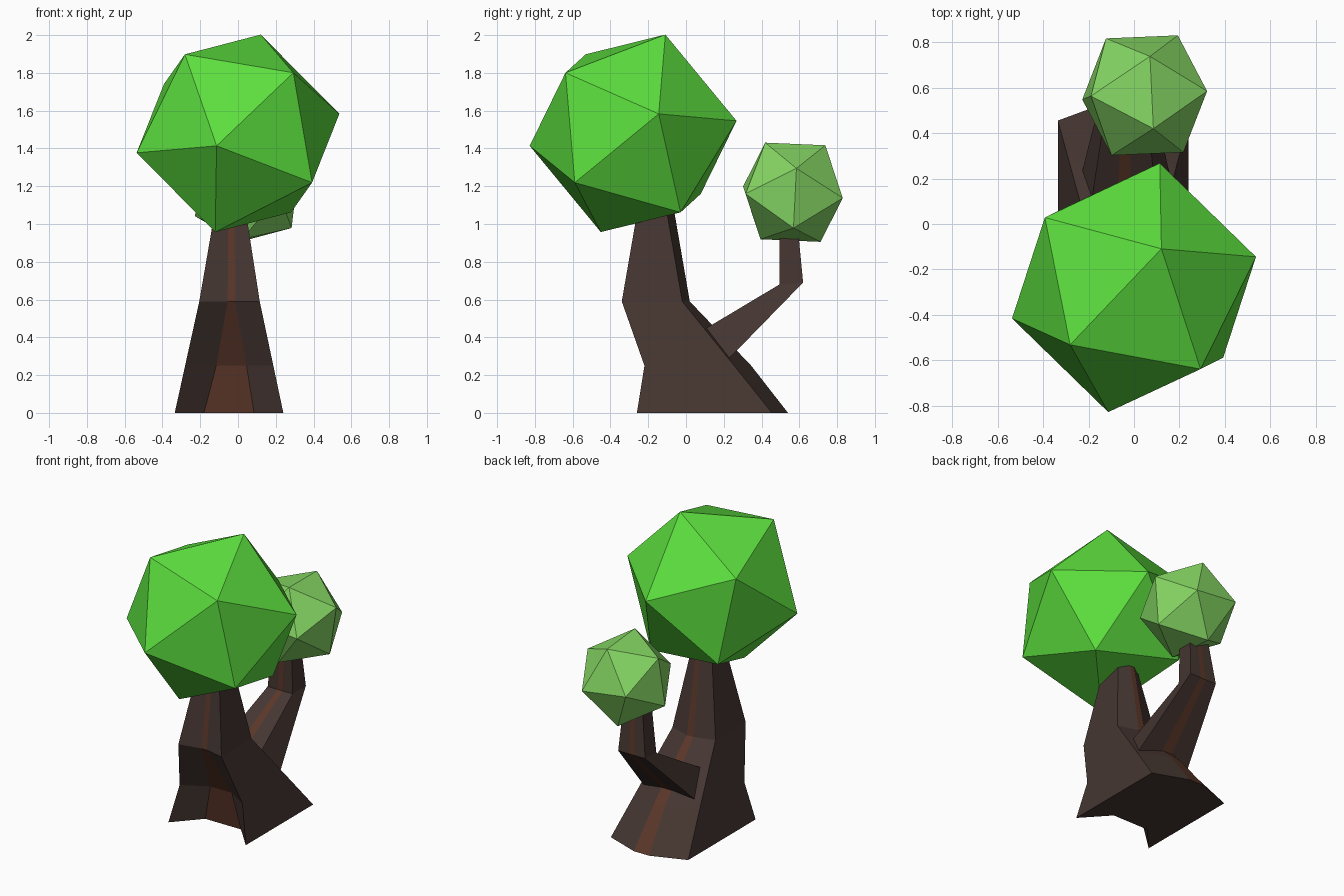
import bpy, bmesh, math
from mathutils import Vector

if "Cube" in bpy.data.objects:
    bpy.data.objects.remove(bpy.data.objects["Cube"])


def material(name, rgb):
    m = bpy.data.materials.new(name)
    m.diffuse_color = (*rgb, 1)
    m.use_nodes = True
    m.node_tree.nodes["Principled BSDF"].inputs["Base Color"].default_value = m.diffuse_color
    return m


BARK = material("bark", (0.060, 0.037, 0.031))
STRIPE = material("bark_stripe", (0.105, 0.038, 0.022))
LEAF = material("leaf", (0.107, 0.73, 0.048))
PALE_LEAF = material("pale_leaf", (0.235, 0.67, 0.125))


def finish(bm, name, mats):
    bmesh.ops.recalc_face_normals(bm, faces=bm.faces[:])
    mesh = bpy.data.meshes.new(name)
    bm.to_mesh(mesh)
    bm.free()
    for m in mats:
        mesh.materials.append(m)
    ob = bpy.data.objects.new(name, mesh)
    bpy.context.collection.objects.link(ob)
    return ob


def loft(name, rings, stripes):
    """Skin a stack of rings; the listed columns get the stripe colour."""
    bm = bmesh.new()
    rows = [[bm.verts.new(p) for p in ring] for ring in rings]
    n = len(rows[0])
    for a, b in zip(rows, rows[1:]):
        for i in range(n):
            j = (i + 1) % n
            f = bm.faces.new((a[i], a[j], b[j], b[i]))
            f.material_index = 1 if i in stripes else 0
    bm.faces.new(rows[0][::-1])
    bm.faces.new(rows[-1])
    return finish(bm, name, [BARK, STRIPE])


def icosahedron(name, centre, radius, tip, neighbour, mat):
    """Twenty-sided crown oriented by two adjacent corner directions."""
    a = Vector(tip).normalized()
    u = Vector(neighbour)
    u = (u - a * u.dot(a)).normalized()
    v = a.cross(u)
    pts = [a]
    for k in range(5):
        t = math.tau * k / 5
        pts.append((a + 2 * (u * math.cos(t) + v * math.sin(t))) / math.sqrt(5))
    bm = bmesh.new()
    for p in pts:
        for s in (radius, -radius):
            bm.verts.new(Vector(centre) + p * s)
    bmesh.ops.convex_hull(bm, input=bm.verts[:])
    return finish(bm, name, [mat])


def trunk_ring(z, xl, xr, yf, yb, notch, ridge):
    """Corners plus a front notch and a back ridge, each (x left, x right, y)."""
    nl, nr, ny = notch
    rl, rr, ry = ridge
    return [(xl, yf, z), (nl, ny, z), (nr, ny, z), (xr, yf, z),
            (xr, yb, z), (rr, ry, z), (rl, ry, z), (xl, yb, z)]


# Trunk: splayed foot, leaning middle, tapered neck
loft("trunk", [
    trunk_ring(0.00, -0.335, 0.240, -0.26, 0.455, (-0.18, 0.085, -0.09), (-0.105, 0.01, 0.54)),
    trunk_ring(0.25, -0.280, 0.187, -0.22, 0.255, (-0.115, 0.045, -0.13), (-0.085, -0.005, 0.345)),
    trunk_ring(0.59, -0.205, 0.115, -0.34, -0.02, (-0.055, -0.015, -0.31), (-0.07, -0.02, 0.02)),
    trunk_ring(1.14, -0.110, 0.030, -0.245, -0.115, (-0.05, -0.02, -0.235), (-0.055, -0.025, -0.075)),
], {1, 5})


def branch_ring(top, bottom, top_x, bottom_x):
    (ty, tz), (by, bz) = top, bottom
    pts = []
    for (xl, xr), y, z in ((top_x, ty, tz), (bottom_x[::-1], by, bz)):
        pts += [(xl + (xr - xl) * t, y, z) for t in (0, 0.4, 0.6, 1)]
    return pts


# Branch: buried root, elbow, upright end
loft("branch", [
    branch_ring((0.00, 0.38), (0.10, 0.20), (-0.20, 0.10), (-0.23, 0.15)),
    branch_ring((0.11, 0.45), (0.225, 0.285), (-0.185, 0.095), (-0.23, 0.155)),
    branch_ring((0.495, 0.68), (0.62, 0.69), (-0.126, 0.06), (-0.13, 0.07)),
    branch_ring((0.495, 1.00), (0.59, 1.00), (-0.09, 0.05), (-0.09, 0.05)),
], {1, 5})

# Leaf crowns
icosahedron("large_crown", (0, -0.28, 1.48), 0.563,
            (0.12, 0.17, 0.52), (-0.28, -0.25, 0.42), LEAF)
icosahedron("small_crown", (0.047, 0.566, 1.168), 0.303,
            (0.038, -0.145, 0.26), (0.023, 0.18, 0.25), PALE_LEAF)
